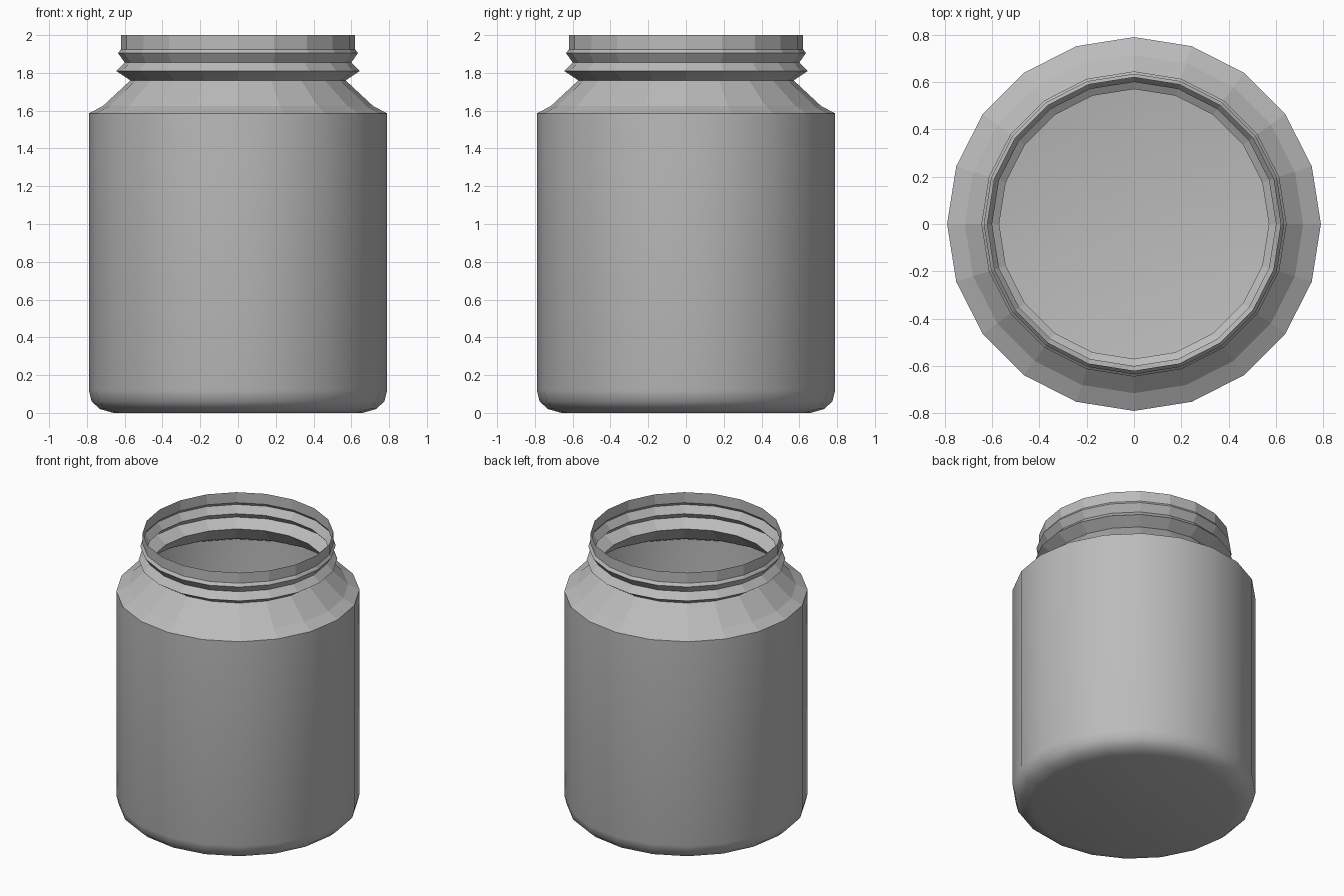
import bpy, bmesh, math

cube = bpy.data.objects.get("Cube")
if cube:
    bpy.data.objects.remove(cube, do_unlink=True)

SIDES = 20
SHOULDER = 1.585

# Single grey material
grey = bpy.data.materials.new("plain grey")
grey.use_nodes = True
colour = (0.5, 0.5, 0.5, 1)
grey.diffuse_color = colour
grey.node_tree.nodes["Principled BSDF"].inputs["Base Color"].default_value = colour

# Outline of the thin wall, from base to rim: (radius, height)
profile = [
    (0.66, 0.0), (0.73, 0.02), (0.775, 0.06), (0.79, 0.12), (0.79, SHOULDER),
    (0.715, 1.625), (0.57, 1.76),
    (0.645, 1.81), (0.6, 1.855), (0.635, 1.905), (0.62, 1.925), (0.62, 2.0),
]

# Revolve the outline and close the base
bm = bmesh.new()
rings = []
for r, z in profile:
    angles = [2 * math.pi * i / SIDES for i in range(SIDES)]
    rings.append([bm.verts.new((r * math.cos(a), r * math.sin(a), z)) for a in angles])
for low, high in zip(rings, rings[1:]):
    for i in range(SIDES):
        j = (i + 1) % SIDES
        bm.faces.new((low[i], low[j], high[j], high[i]))
bm.faces.new(rings[0][::-1])

# Smooth body, faceted shoulder and threaded neck
for face in bm.faces:
    face.smooth = face.calc_center_median().z < SHOULDER
for edge in bm.edges:
    if all(abs(v.co.z - SHOULDER) < 0.001 for v in edge.verts):
        edge.smooth = False

mesh = bpy.data.meshes.new("jar")
bm.to_mesh(mesh)
bm.free()
mesh.materials.append(grey)
jar = bpy.data.objects.new("jar", mesh)
bpy.context.collection.objects.link(jar)
